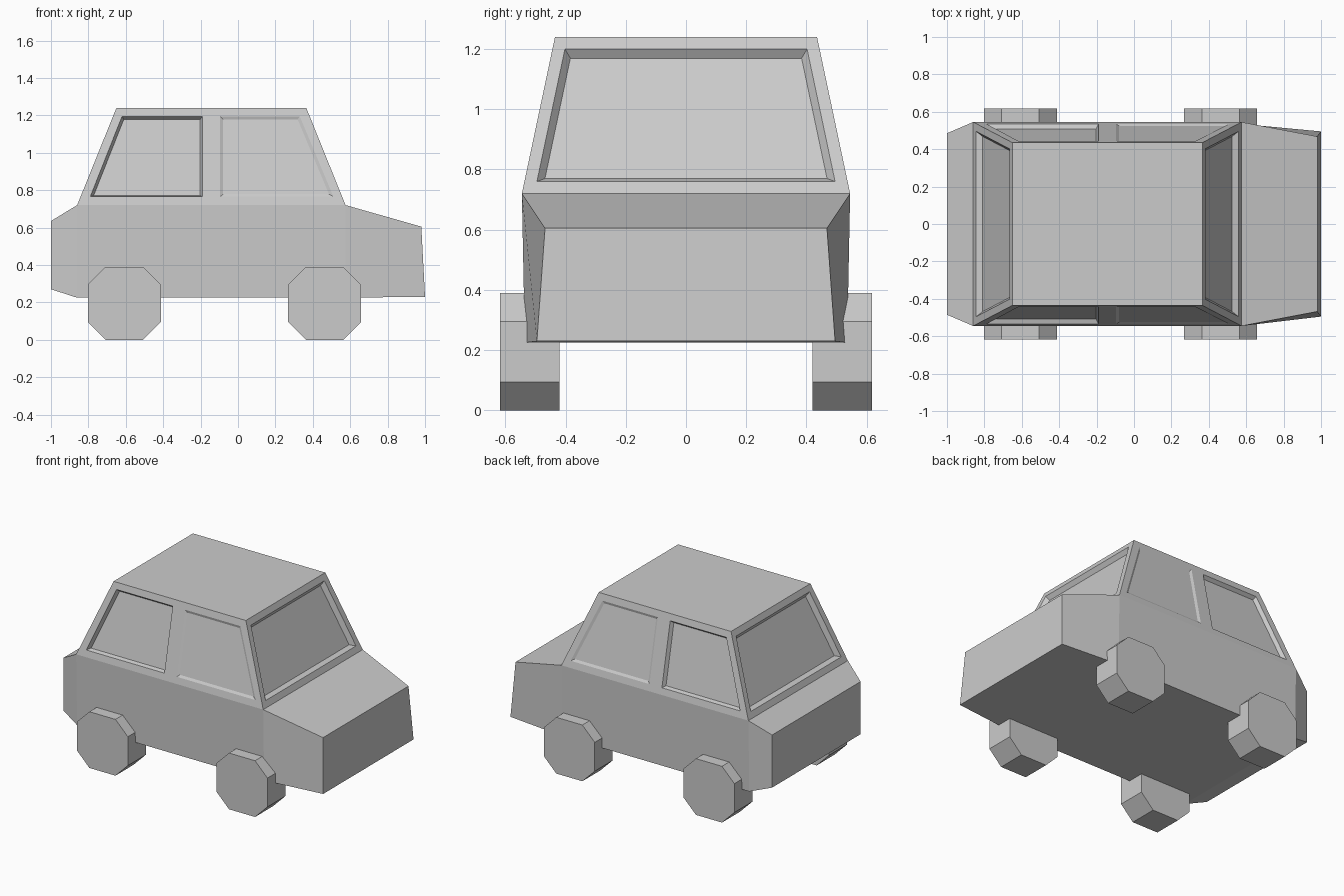
import bpy, bmesh
from mathutils import Vector

if "Cube" in bpy.data.objects:
    bpy.data.objects.remove(bpy.data.objects["Cube"])

paint = bpy.data.materials.new("plain_grey")
paint.diffuse_color = (0.6, 0.6, 0.6, 1)
paint.use_nodes = True
paint.node_tree.nodes["Principled BSDF"].inputs["Base Color"].default_value = paint.diffuse_color


def finish(bm, name):
    """Weld, orient and turn a bmesh into a named object."""
    bmesh.ops.remove_doubles(bm, verts=bm.verts, dist=0.0005)
    bmesh.ops.recalc_face_normals(bm, faces=bm.faces)
    mesh = bpy.data.meshes.new(name)
    bm.to_mesh(mesh)
    bm.free()
    mesh.materials.append(paint)
    obj = bpy.data.objects.new(name, mesh)
    bpy.context.collection.objects.link(obj)
    return obj


def face(bm, points):
    bm.faces.new([bm.verts.new(p) for p in points])


def ring(bm, outer, inner):
    for i in range(4):
        j = (i + 1) % 4
        face(bm, [outer[i], outer[j], inner[j], inner[i]])


def window_panel(bm, outer, hole, inset, depth, inward):
    """Frame around a hole, bevelled rim and a recessed pane."""
    pane = []
    for i, p in enumerate(hole):
        a = (hole[i - 1] - p).normalized()
        b = (hole[(i + 1) % 4] - p).normalized()
        pane.append(p + (a + b) * inset / a.cross(b).length + inward * depth)
    ring(bm, outer, hole)
    ring(bm, hole, pane)
    face(bm, pane)


# car shell: sections along x as (top x, bottom x, top z, bottom z, top half-width, bottom half-width)
BELT, ROOF = 0.72, 1.24
sections = [(-1, -1, 0.635, 0.27, 0.485, 0.485),
            (-0.86, -0.86, BELT, 0.225, 0.545, 0.535),
            (0.575, 0.575, BELT, 0.225, 0.545, 0.535),
            (0.98, 1, 0.605, 0.23, 0.468, 0.495)]
bm = bmesh.new()
loops = [[(xb, -wb, zb), (xb, wb, zb), (xt, wt, zt), (xt, -wt, zt)]
         for xt, xb, zt, zb, wt, wb in sections]
for k in range(3):
    for i in range(4):
        if k == 1 and i == 2:       # open below the cabin
            continue
        j = (i + 1) % 4
        face(bm, [loops[k][i], loops[k][j], loops[k + 1][j], loops[k + 1][i]])
face(bm, loops[0])
face(bm, loops[3])


# cabin surfaces lean inwards towards the roof
def lean(z, low, high):
    return low + (high - low) * (z - BELT) / (ROOF - BELT)


def side_pt(x, z, s):
    return Vector((x, s * lean(z, 0.545, 0.435), z))


def end_pt(y, z, low, high):
    return Vector((lean(z, low, high), y, z))


# side walls: deep rear window and shallow front window, split at a pillar
MID = -0.145
for s in (-1, 1):
    inward = Vector((0, -s * 0.98, -0.207))
    for outer, hole, inset, depth in (
            ((-0.86, MID, MID, -0.65), (-0.79, -0.19, -0.19, -0.62), 0.013, 0.025),
            ((MID, 0.575, 0.365, MID), (-0.095, 0.51, 0.33, -0.095), 0.016, 0.008)):
        o = [side_pt(x, z, s) for x, z in zip(outer, (BELT, BELT, ROOF, ROOF))]
        h = [side_pt(x, z, s) for x, z in zip(hole, (0.765, 0.765, 1.195, 1.195))]
        window_panel(bm, o, h, inset, depth, inward)

# windscreen and rear window
for d, low, high in ((1, 0.575, 0.365), (-1, -0.86, -0.65)):
    o = [end_pt(y, z, low, high) for y, z in
         ((-0.545, BELT), (0.545, BELT), (0.435, ROOF), (-0.435, ROOF))]
    h = [end_pt(y, z, low, high) for y, z in
         ((-0.495, 0.76), (0.495, 0.76), (0.402, 1.2), (-0.402, 1.2))]
    window_panel(bm, o, h, 0.022, 0.028, Vector((-d * 0.927, 0, -0.375)))

# roof
face(bm, [(-0.65, -0.435, ROOF), (0.365, -0.435, ROOF),
          (0.365, 0.435, ROOF), (-0.65, 0.435, ROOF)])
finish(bm, "car_body")

# octagonal wheels
R, F = 0.195, 0.1
octagon = [(F, -R), (R, -F), (R, F), (F, R), (-F, R), (-R, F), (-R, -F), (-F, -R)]
for end, cx in (("rear", -0.608), ("front", 0.463)):
    for side, s in (("near", -1), ("far", 1)):
        bm = bmesh.new()
        rims = [[(cx + x, s * y, R + z) for x, z in octagon] for y in (0.42, 0.617)]
        for rim in rims:
            face(bm, rim)
        for i in range(8):
            j = (i + 1) % 8
            face(bm, [rims[0][i], rims[0][j], rims[1][j], rims[1][i]])
        finish(bm, f"{end}_{side}_wheel")
